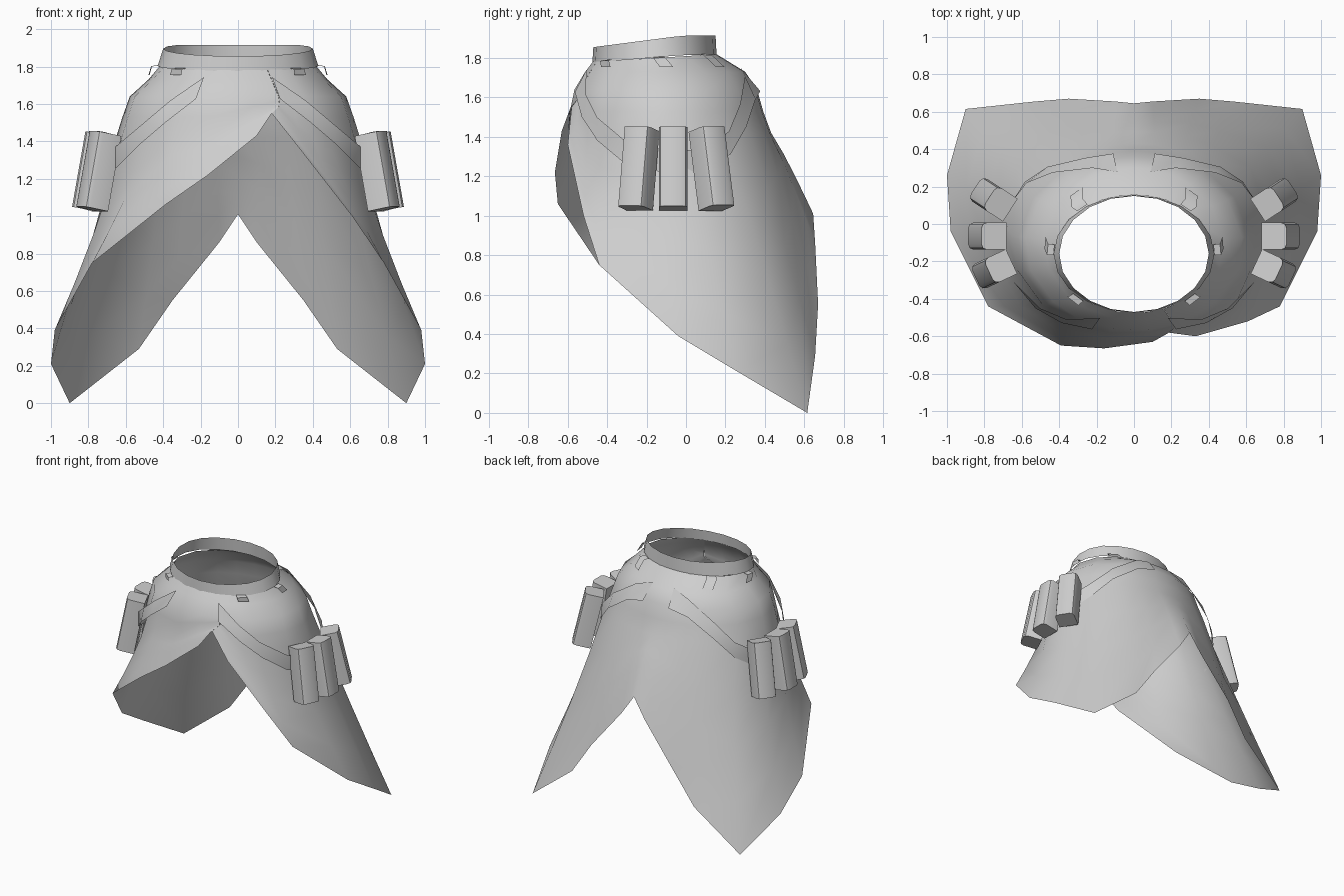
import bpy, bmesh, math
from mathutils import Vector, Matrix

if "Cube" in bpy.data.objects:
    bpy.data.objects.remove(bpy.data.objects["Cube"])

cloth = bpy.data.materials.new("pale_grey")
cloth.diffuse_color = (0.62, 0.62, 0.62, 1)
cloth.use_nodes = True
cloth.node_tree.nodes["Principled BSDF"].inputs["Base Color"].default_value = cloth.diffuse_color


def make_object(name, bm, angle=40):
    mesh = bpy.data.meshes.new(name)
    bm.to_mesh(mesh)
    bm.free()
    mesh.materials.append(cloth)
    ob = bpy.data.objects.new(name, mesh)
    bpy.context.collection.objects.link(ob)
    bpy.ops.object.select_all(action='DESELECT')
    ob.select_set(True)
    bpy.context.view_layer.objects.active = ob
    bpy.ops.object.shade_smooth_by_angle(angle=math.radians(angle))
    return ob


def loft(name, columns, closed=False, angle=40):
    """Skin a list of columns, each running top to bottom, ordered anticlockwise."""
    bm = bmesh.new()
    grid = [[bm.verts.new(p) for p in col] for col in columns]
    n = len(grid)
    for j in range(n if closed else n - 1):
        a, b = grid[j], grid[(j + 1) % n]
        for i in range(len(a) - 1):
            bm.faces.new((a[i + 1], b[i + 1], b[i], a[i]))
    return make_object(name, bm, angle)


def mirror(p):
    return (-p[0], p[1], p[2])


# Skirt body: cross-section levels (z, half width, front y, back y)
LEVELS = [(1.80, .42, -.475, .155), (1.73, .48, -.515, .30), (1.64, .58, -.57, .36),
          (1.50, .63, -.60, .40), (1.40, .66, -.61, .44)]


def ring(deg, z):
    z = min(max(z, LEVELS[-1][0]), LEVELS[0][0])
    for a, b in zip(LEVELS, LEVELS[1:]):
        if z >= b[0]:
            f = (a[0] - z) / (a[0] - b[0])
            rx, y0, y1 = (a[k] + (b[k] - a[k]) * f for k in (1, 2, 3))
            break
    t = math.radians(deg)
    return Vector((rx * math.cos(t), (y0 + y1) / 2 + (y1 - y0) / 2 * math.sin(t), z))


def outward(v):
    return Vector((v.x, v.y + .1, 0)).normalized()


def skirt_column(deg, hem):
    hem = Vector(hem)
    zb = max(1.42, (hem.z + 1.64) / 2)
    col = [ring(deg, z) for z in (1.80, 1.73, 1.64, (1.64 + zb) / 2, zb)]
    col[0].z += .06 * (col[0].y + .16)
    base = col[-1]
    for i in range(1, 5):
        t = i / 4
        d = hem - base
        col.append(base + Vector((d.x * t ** 1.25, d.y * t ** 0.9, d.z * t)))
    return col


# Hem points by angle: back notch, long tails, then two front flaps
back = (90, (0, .645, 1.01))
side = [(80, (.10, .655, .86)), (66, (.35, .67, .55)), (52, (.53, .655, .29)),
        (30, (.90, .615, 0)), (4, (1.0, .26, .21)), (-18, (.98, -.04, .39)),
        (-42, (.78, -.44, .75))]
right_flap = [(-68, (.18, -.58, 1.55)), (-60, (.33, -.60, 1.36)), (-52, (.61, -.52, 1.0))]
left_flap = [(238, (-.39, -.65, 1.06)), (258, (-.16, -.665, 1.22)),
             (278, (.10, -.63, 1.43)), (291.9, (.18, -.585, 1.55))]
outline = (right_flap + side[::-1] + [back]
           + [(180 - a, mirror(h)) for a, h in side] + left_flap)
loft("skirt", [skirt_column(a, h) for a, h in outline], angle=60)

# Waistband: tilted oval collar
band = []
for k in range(20):
    t = 2 * math.pi * k / 20
    c, s = math.cos(t), math.sin(t)
    lift = min(1, (s + 1) / 1.5)
    band.append([(.40 * c, -.16 + .31 * s, 1.855 + .06 * lift),
                 (.43 * c, -.16 + .315 * s, 1.776 + .04 * lift)])
loft("waistband", band, closed=True)

# Hanging straps, one on each side, lying along the slope of the skirt
path = [(.23, -.55, 1.685), (.40, -.53, 1.56), (.55, -.47, 1.44), (.69, -.33, 1.32),
        (.70, -.10, 1.27), (.69, .08, 1.28), (.62, .22, 1.37), (.49, .31, 1.51),
        (.28, .37, 1.65), (.11, .36, 1.69)]
for sgn, label in ((1, "right"), (-1, "left")):
    cols = []
    for x, y, z in path:
        deg = math.degrees(math.atan2((y + .1) / .5, x / .65))
        col = []
        for dz in (.058, -.058):
            p = ring(deg, z + dz)
            p += outward(p) * (.022 + .025 * math.cos(math.radians(deg)) ** 2)
            col.append((sgn * p.x, p.y, z + dz))
        cols.append(col)
    loft(label + "_strap", cols if sgn > 0 else cols[::-1])

# Pouches: rounded boxes fanned around each hip, leaning outward at the foot
for sgn, label in ((1, "right"), (-1, "left")):
    for i, (x, y, turn, lean) in enumerate(((.75, -.245, -25, 11), (.785, -.065, 0, 10),
                                            (.755, .135, 33, 13))):
        bm = bmesh.new()
        bmesh.ops.create_cube(bm, size=1, matrix=Matrix.Diagonal((.135, .145, .41, 1)))
        outer = [e for e in bm.edges if all(v.co.x > 0 for v in e.verts)
                 and abs(e.verts[0].co.z - e.verts[1].co.z) > .1]
        bmesh.ops.bevel(bm, geom=outer, offset=.03, segments=2, affect='EDGES', profile=.5)
        bm.transform(Matrix.Translation((x, y, 1.24))
                     @ Matrix.Rotation(math.radians(turn), 4, 'Z')
                     @ Matrix.Rotation(math.radians(-lean), 4, 'Y'))
        if sgn < 0:
            bm.transform(Matrix.Diagonal((-1, 1, 1, 1)))
            bmesh.ops.reverse_faces(bm, faces=bm.faces)
        make_object(f"{label}_pouch_{i + 1}", bm)

# Belt loops: small tabs folded over the waist seam
for i, deg in enumerate((4, 50, 130, 176, 226, 314)):
    cols = []
    for off in (-5, 5):
        p, q = ring(deg + off, 1.80), ring(deg + off, 1.755)
        p.z += .06 * (p.y + .16)
        out = Vector((p.x, p.y + .16, 0)).normalized()
        cols.append([p + out * .01 + Vector((0, 0, .005)), p + out * .045, q + out * .02])
    loft(f"belt_loop_{i + 1}", cols)
